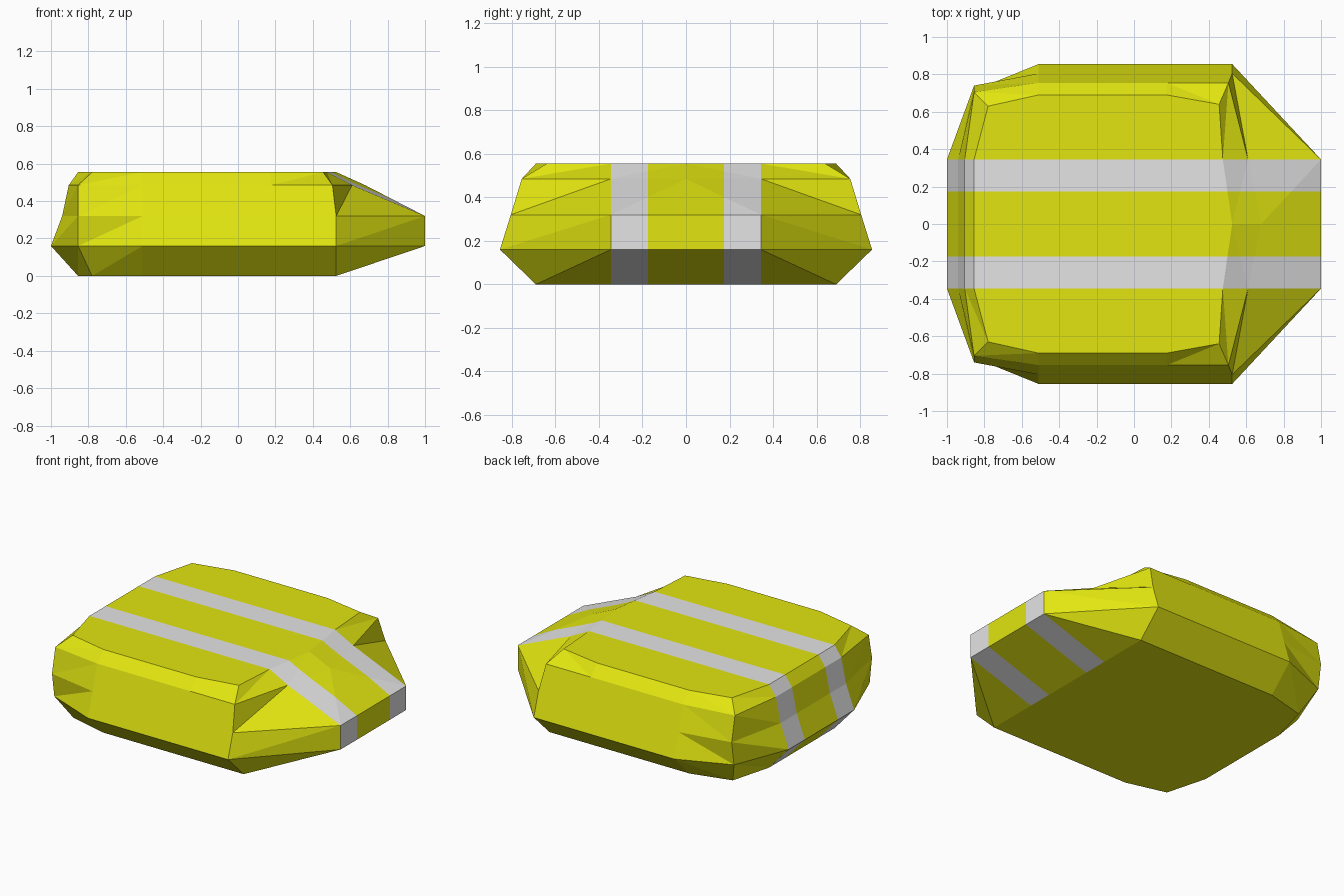
import bpy
import bmesh
from mathutils import Matrix, Vector

STRIPE_IN, STRIPE_OUT = 0.175, 0.345

cube = bpy.data.objects.get("Cube")
if cube:
    bpy.data.objects.remove(cube, do_unlink=True)


def make_material(name, rgb):
    mat = bpy.data.materials.new(name)
    mat.use_nodes = True
    color = (*rgb, 1.0)
    mat.diffuse_color = color
    mat.node_tree.nodes["Principled BSDF"].inputs["Base Color"].default_value = color
    return mat


# Half outlines by height: tail end, tail corner, side, side, nose corner, nose edge, nose middle
W = STRIPE_OUT
levels = [
    (0.0, [(-.855, W), (-.78, .62), (-.51, .69), (.175, .69), (.525, .69), (.525, W), (.525, 0)]),
    (0.16, [(-1, W), (-.855, .715), (-.51, .855), (.175, .855), (.525, .855), (1, W), (1, 0)]),
    (0.32, [(-.94, W), (-.855, .74), (-.51, .805), (.175, .805), (.525, .805), (1, W), (1, 0)]),
    (0.485, [(-.905, W), (-.855, .705), (-.51, .755), (.175, .755), (.505, .755), (.61, W), (.68, 0)]),
    (0.555, [(-.855, W), (-.78, .63), (-.51, .69), (.175, .69), (.455, .64), (.475, W), (.525, 0)]),
]

# Half shell, skinned between the outlines and capped above and below
bm = bmesh.new()
rings = []
for z, pts in levels:
    outline = [(pts[0][0], 0)] + pts
    rings.append([bm.verts.new((x, y, z)) for x, y in outline])
for low, high in zip(rings, rings[1:]):
    for i in range(len(low) - 1):
        bm.faces.new((low[i], low[i + 1], high[i + 1]))
        bm.faces.new((low[i], high[i + 1], high[i]))
bm.faces.new(rings[0])
bm.faces.new(rings[-1])

# Cut the stripe borders into the shell
for y in (STRIPE_IN, STRIPE_OUT):
    bmesh.ops.bisect_plane(bm, geom=bm.verts[:] + bm.edges[:] + bm.faces[:], dist=0.0001,
                           plane_co=Vector((0, y, 0)), plane_no=Vector((0, 1, 0)))

# Mirror the half and close the seam
copy = bmesh.ops.duplicate(bm, geom=bm.verts[:] + bm.edges[:] + bm.faces[:])["geom"]
copied = [v for v in copy if isinstance(v, bmesh.types.BMVert)]
bmesh.ops.transform(bm, matrix=Matrix.Scale(-1, 4, (0, 1, 0)), verts=copied)
bmesh.ops.remove_doubles(bm, verts=bm.verts[:], dist=0.0005)
bmesh.ops.recalc_face_normals(bm, faces=bm.faces[:])

# Stripes run over everything but the flat underside
for face in bm.faces:
    center = face.calc_center_median()
    striped = STRIPE_IN < abs(center.y) < STRIPE_OUT and center.z > 0.01
    face.material_index = int(striped)
    face.smooth = False

mesh = bpy.data.meshes.new("body_shell")
bm.to_mesh(mesh)
bm.free()
mesh.materials.append(make_material("yellow_paint", (0.76, 0.79, 0.005)))
mesh.materials.append(make_material("light_grey_stripe", (0.78, 0.78, 0.78)))
body = bpy.data.objects.new("body_shell", mesh)
bpy.context.collection.objects.link(body)
